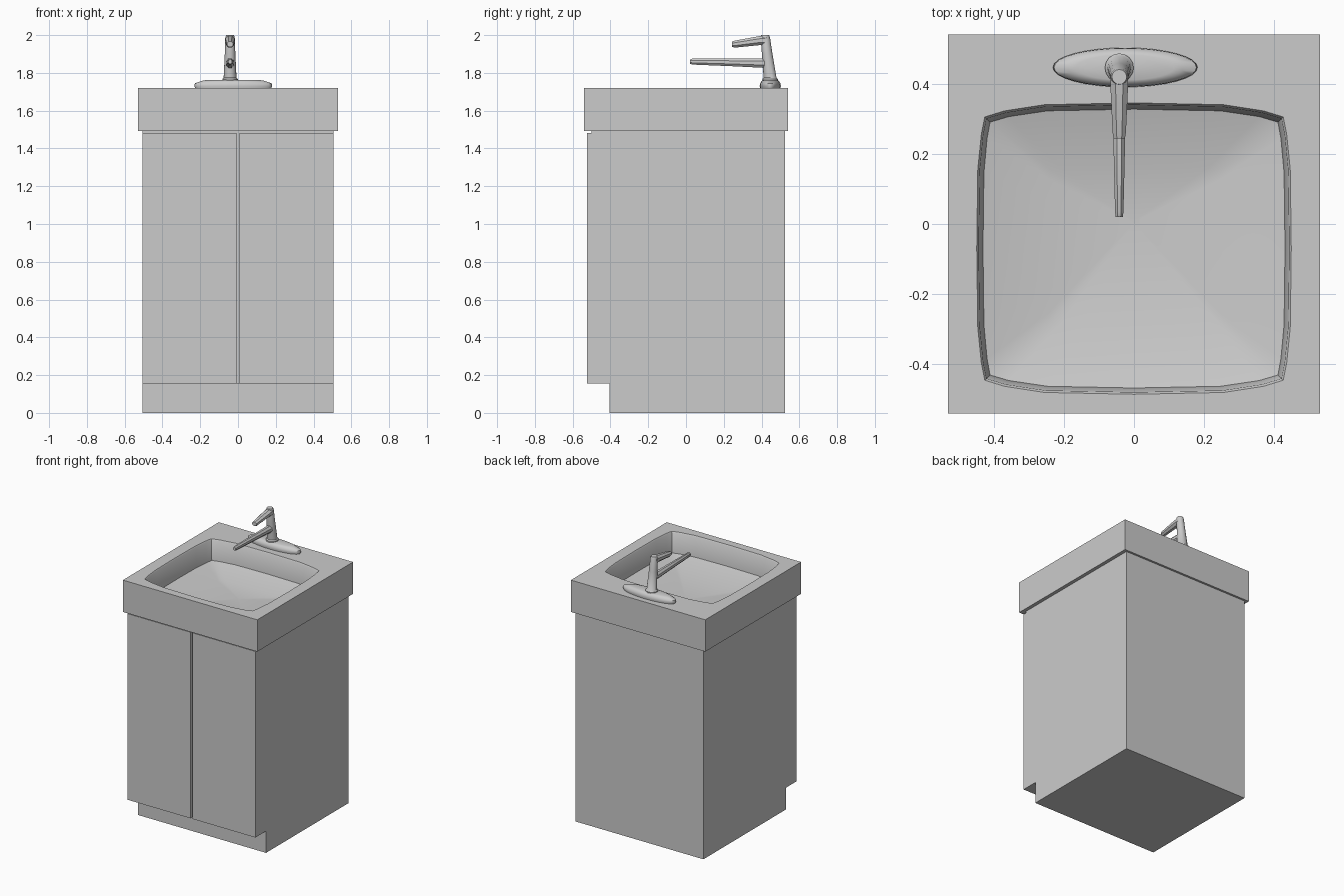
import bpy, bmesh, math
from mathutils import Vector

if "Cube" in bpy.data.objects:
    bpy.data.objects.remove(bpy.data.objects["Cube"])


def make(name, bm, smooth=None):
    bmesh.ops.recalc_face_normals(bm, faces=bm.faces)
    me = bpy.data.meshes.new(name)
    bm.to_mesh(me)
    bm.free()
    ob = bpy.data.objects.new(name, me)
    bpy.context.collection.objects.link(ob)
    if smooth:
        bpy.ops.object.select_all(action='DESELECT')
        ob.select_set(True)
        bpy.context.view_layer.objects.active = ob
        bpy.ops.object.shade_smooth_by_angle(angle=math.radians(smooth))
    return ob


def loft(name, rings, smooth=None):
    """Skin a list of equal-length point loops and cap both ends."""
    bm = bmesh.new()
    loops = [[bm.verts.new(p) for p in r] for r in rings]
    for a, b in zip(loops, loops[1:]):
        for i in range(len(a)):
            j = (i + 1) % len(a)
            bm.faces.new((a[i], a[j], b[j], b[i]))
    bm.faces.new(loops[0])
    bm.faces.new(loops[-1])
    return make(name, bm, smooth)


def box(name, x0, x1, y0, y1, z0, z1):
    quad = [(x0, y0), (x1, y0), (x1, y1), (x0, y1)]
    return loft(name, [[(x, y, z) for x, y in quad] for z in (z0, z1)])


def bowed(hx, y0, y1, z, bx=0.0, by=0.0, n=6):
    """Rectangle loop whose sides bow outward by bx / by."""
    cy, hy = (y0 + y1) / 2, (y1 - y0) / 2
    ts = [-1, -0.87, -0.6, 0, 0.6, 0.87]
    pts = []
    for sx, sy, horiz in ((1, -1, True), (1, 1, False), (-1, 1, True), (-1, -1, False)):
        for t in ts:
            bow = 1 - t ** 4
            if horiz:
                pts.append((sx * t * hx, cy + sy * (hy + by * bow), z))
            else:
                pts.append((sx * (hx + bx * bow), cy + sy * t * hy, z))
    return pts


def oval(c, u, v, n, phase=0.0):
    """Loop of n points around c with half-axes u and v."""
    c, u, v = Vector(c), Vector(u), Vector(v)
    return [c + u * math.cos(a) + v * math.sin(a)
            for a in (2 * math.pi * (i + phase) / n for i in range(n))]


# cabinet body with toe kick
profile = [(-0.405, 0), (0.525, 0), (0.525, 1.493), (-0.5, 1.493), (-0.5, 0.155), (-0.405, 0.155)]
loft("cabinet_body", [[(x, y, z) for y, z in profile] for x in (-0.505, 0.505)])

# pair of doors with a narrow gap
box("door_left", -0.505, -0.008, -0.525, -0.5, 0.155, 1.482)
box("door_right", 0.008, 0.505, -0.525, -0.5, 0.155, 1.482)

# sink slab with the bowed basin sunk into it
loft("sink_basin", [
    bowed(0.53, -0.54, 0.54, 1.493),
    bowed(0.53, -0.54, 0.54, 1.72),
    bowed(0.425, -0.445, 0.305, 1.72, 0.023, 0.04),
    bowed(0.42, -0.44, 0.30, 1.712, 0.022, 0.039),
    bowed(0.41, -0.43, 0.29, 1.575, 0.02, 0.037),
    bowed(0.24, -0.28, 0.155, 1.53, 0.005, 0.008),
    bowed(0.02, -0.02, 0.02, 1.52)], 40)

# oval faucet plate
loft("faucet_plate", [
    oval((-0.025, 0.446, z), (rx, 0, 0), (0, ry, 0), 32)
    for rx, ry, z in ((0.2, 0.054, 1.718), (0.206, 0.056, 1.73), (0.203, 0.054, 1.745),
                      (0.165, 0.044, 1.758), (0.14, 0.036, 1.762))], 50)

# tapered, slightly leaning faucet column with its collar
loft("faucet_column", [
    oval((-0.042, y, z), (r, 0, 0), (0, r, 0), 16)
    for y, z, r in ((0.445, 1.75, 0.041), (0.445, 1.768, 0.041), (0.445, 1.775, 0.034),
                    (0.43, 1.9, 0.028), (0.42, 1.985, 0.025), (0.419, 2.0, 0.021))], 40)


def arm(name, stations):
    """Eight-sided bar along y from (y, z_low, z_high, width) stations."""
    k = 0.5 / math.cos(math.pi / 8)
    loft(name, [oval((-0.042, y, (a + b) / 2), (w * k, 0, 0), (0, 0, (b - a) * k), 8, 0.5)
                for y, a, b, w in stations], 30)


# lever handle and spout
arm("faucet_handle", [(0.425, 1.945, 2.0, 0.052), (0.39, 1.947, 1.995, 0.05),
                      (0.26, 1.934, 1.971, 0.038), (0.243, 1.938, 1.966, 0.032)])
arm("faucet_spout", [(0.43, 1.826, 1.876, 0.045), (0.25, 1.835, 1.876, 0.034),
                     (0.035, 1.844, 1.876, 0.024), (0.02, 1.848, 1.87, 0.02)])
